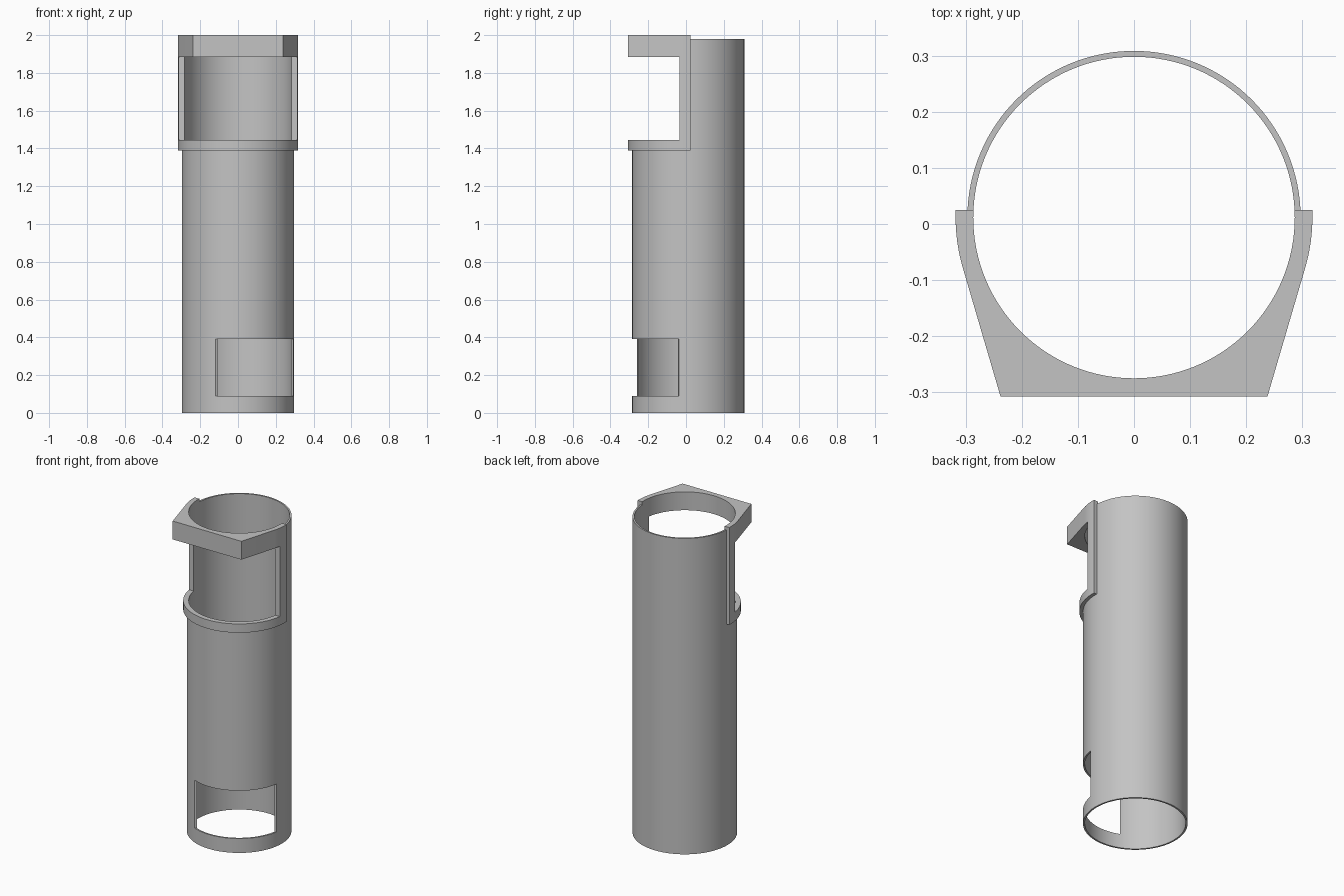
import bpy, bmesh, math
from math import sin, cos, radians

if "Cube" in bpy.data.objects:
    bpy.data.objects.remove(bpy.data.objects["Cube"], do_unlink=True)

CY = 0.0115                              # tube axis offset in y
INNER, OUTER, SLEEVE = 0.2865, 0.297, 0.318
SIDES = 128

grey = bpy.data.materials.new("plain grey")
grey.use_nodes = True
grey.diffuse_color = (0.55, 0.55, 0.55, 1)
grey.node_tree.nodes["Principled BSDF"].inputs["Base Color"].default_value = (0.55, 0.55, 0.55, 1)


def prism(name, outline, z0, z1):
    """Extrude a counter-clockwise outline from z0 to z1."""
    bm = bmesh.new()
    base = bm.faces.new([bm.verts.new((x, y, z0)) for x, y in outline])
    top = bmesh.ops.extrude_face_region(bm, geom=[base])["geom"]
    verts = [g for g in top if isinstance(g, bmesh.types.BMVert)]
    bmesh.ops.translate(bm, verts=verts, vec=(0, 0, z1 - z0))
    bmesh.ops.recalc_face_normals(bm, faces=bm.faces)
    mesh = bpy.data.meshes.new(name)
    bm.to_mesh(mesh)
    bm.free()
    mesh.materials.append(grey)
    obj = bpy.data.objects.new(name, mesh)
    bpy.context.collection.objects.link(obj)
    return obj


def arc(radius, start, end, steps):
    angles = [radians(start + (end - start) * i / steps) for i in range(steps + 1)]
    return [(radius * cos(a), CY + radius * sin(a)) for a in angles]


def cylinder(name, radius, z0, z1):
    return prism(name, arc(radius, 0, 360, SIDES)[:-1], z0, z1)


def side_cutter(angle, distance, z0, z1):
    """Box removing all beyond a distance from the axis in one direction."""
    a = radians(angle)
    corners = [(distance, -0.6), (0.7, -0.6), (0.7, 0.6), (distance, 0.6)]
    return prism("cutter", [(u * cos(a) - v * sin(a), CY + u * sin(a) + v * cos(a))
                            for u, v in corners], z0, z1)


def cut(obj, *cutters):
    bpy.ops.object.select_all(action='DESELECT')
    bpy.context.view_layer.objects.active = obj
    obj.select_set(True)
    for cutter in cutters:
        cutter.hide_render = True
        mod = obj.modifiers.new("cut", 'BOOLEAN')
        mod.operation, mod.solver, mod.object = 'DIFFERENCE', 'EXACT', cutter
        bpy.ops.object.modifier_apply(modifier=mod.name)
        bpy.data.objects.remove(cutter, do_unlink=True)
    bpy.ops.object.shade_smooth_by_angle(angle=radians(25))


# Thin tube: bore, lower side window, upper front window, lowered back rim
cut(cylinder("tube", OUTER, 0, 2),
    cylinder("cutter", INNER, -0.1, 2.1),
    side_cutter(-61.5, 0.1816, 0.09, 0.39),
    side_cutter(-90, 0.0465, 1.445, 1.885),
    side_cutter(90, 0.0135, 1.98, 2.1))

# Half sleeve: front band with two upright posts
cut(cylinder("sleeve", SLEEVE, 1.39, 1.885),
    cylinder("cutter", OUTER, 1.3, 2.1),
    side_cutter(-90, 0.0465, 1.445, 2.1),
    side_cutter(90, 0.0135, 1.3, 2.1))

# Flat-fronted block around the top
right_side = [(0.238, -0.307)] + arc(SLEEVE, -16, 20, 14)
left_side = [(-x, y) for x, y in reversed(right_side)]
cut(prism("top_block", right_side + left_side, 1.885, 2),
    cylinder("cutter", OUTER, 1.8, 2.1),
    side_cutter(90, 0.0135, 1.8, 2.1))
